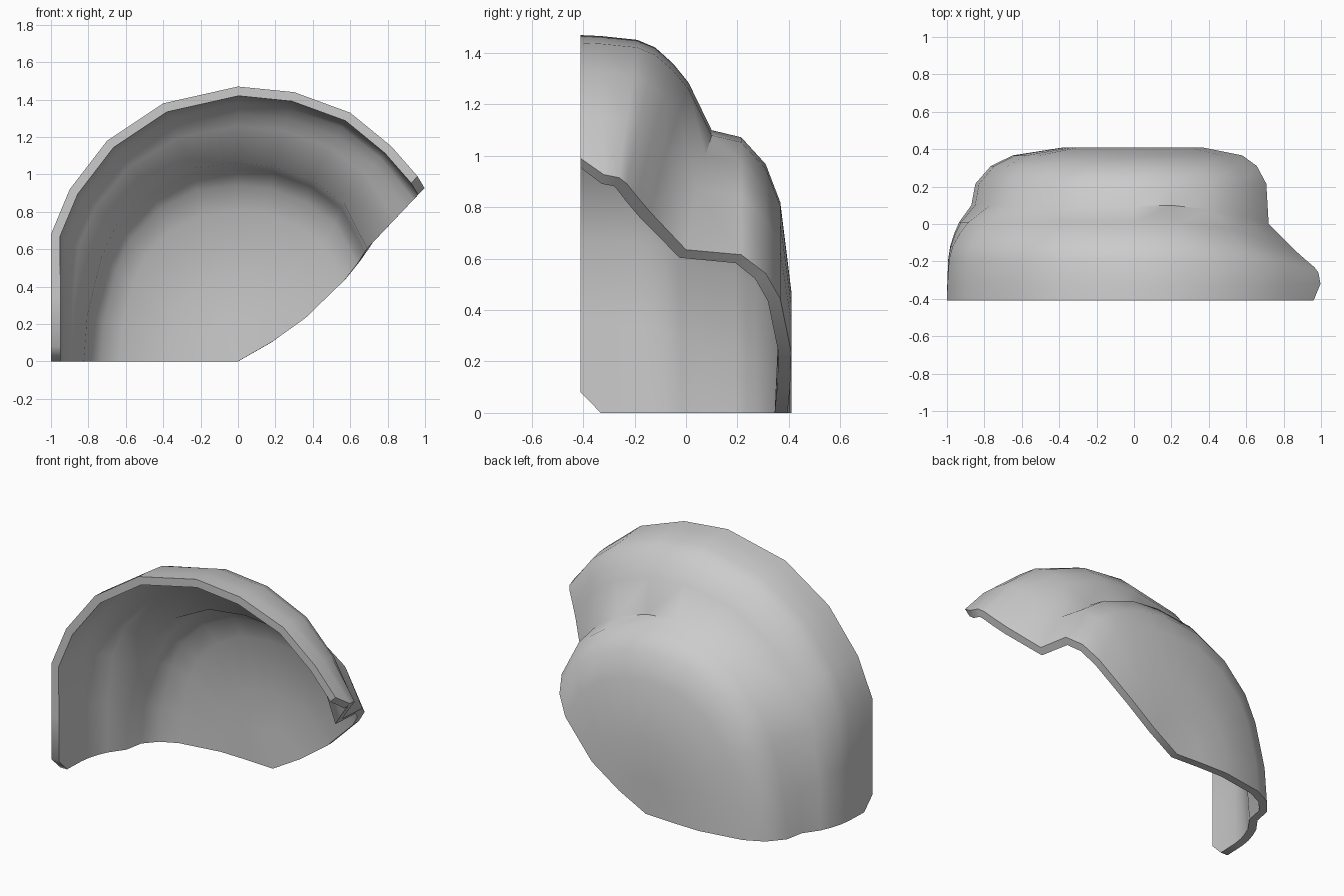
import bpy
import bmesh
import math
from mathutils import Vector

cube = bpy.data.objects.get("Cube")
if cube:
    bpy.data.objects.remove(cube)

THICK = 0.05
FRONT = -0.41

# Matching points (x, z) along the flared front rim and the narrow waist
RIM = [(-1, 0), (-1, .35), (-1, .68), (-.9, .92), (-.7, 1.18), (-.4, 1.38),
       (0, 1.47), (.3, 1.44), (.6, 1.33), (.82, 1.15), (1, .93)]
WAIST = [(-.87, 0), (-.85, .25), (-.77, .57), (-.68, .76), (-.5, .95), (-.26, 1.07),
         (0, 1.1), (.2, 1.08), (.42, 1.0), (.6, .87), (.72, .635)]
# Flare rows: blend towards the rim, depth on the arch, depth at the cut side
FLARE = [(1, FRONT, FRONT), (.99, -.33, -.32), (.95, -.19, -.26), (.87, -.12, -.23),
         (.7, -.05, -.19), (.5, .01, -.14), (0, .1, 0)]
# Back dome rows: scale about the origin and depth
DOME = [(.975, .215), (.88, .31), (.745, .367), (.43, .41), (.2, .405)]
CUT_NORMAL = Vector((.72, 0, -.69))
last = len(RIM) - 1


def side_weight(i):
    """How strongly a column belongs to the diagonally cut side."""
    return max(0, (i - last + 3) / 3) ** 1.3


# Rows of points for the outer skin
rows = []
for t, y_arch, y_cut in FLARE:
    row = []
    for i, (r, w) in enumerate(zip(RIM, WAIST)):
        p = Vector(w).lerp(Vector(r), t)
        k = side_weight(i)
        row.append(Vector((p.x, y_arch * (1 - k) + y_cut * k, p.y)))
    rows.append(row)
for s, y in DOME:
    row = []
    for i, w in enumerate(WAIST):
        bulge = side_weight(i) * s * (1 - s) * .22
        row.append(Vector((w[0] * s + bulge, y, w[1] * s - bulge * .7)))
    rows.append(row)

# Clipped corners at both ends of the rim
rows[0][0].z = .08
rows[0][last] = Vector((.96, FRONT, .99))

bm = bmesh.new()
grid = [[bm.verts.new(p) for p in row] for row in rows]
pole = bm.verts.new((0, .395, 0))
outer_faces = []
for a, b in zip(grid, grid[1:]):
    for i in range(last):
        outer_faces.append(bm.faces.new((a[i], a[i + 1], b[i + 1], b[i])))
for i in range(last):
    outer_faces.append(bm.faces.new((grid[-1][i], grid[-1][i + 1], pole)))
bm.normal_update()
sign = 1 if pole.normal.y > 0 else -1

# Inner skin, kept level with the flat rim, base and diagonal cut
inner = {}
outer_verts = list(bm.verts)
rim = set(grid[0])
base = {row[0] for row in grid}
cut = {row[last] for row in grid}
for v in outer_verts:
    n = v.normal * sign
    if v in rim:
        n.y = 0
    if v in base or v is pole:
        n.z = 0
    if v in cut:
        n -= CUT_NORMAL * n.dot(CUT_NORMAL) / CUT_NORMAL.length_squared
    inner[v] = bm.verts.new(v.co - n.normalized() * THICK)

edges = [e for e in bm.edges if len(e.link_faces) == 1]
for f in outer_faces:
    bm.faces.new([inner[v] for v in reversed(f.verts)])
# Edge band joining both skins
for e in edges:
    a, b = e.verts
    bm.faces.new((a, b, inner[b], inner[a]))
bmesh.ops.recalc_face_normals(bm, faces=bm.faces)

mesh = bpy.data.meshes.new("shell_fragment")
bm.to_mesh(mesh)
bm.free()
shell = bpy.data.objects.new("shell_fragment", mesh)
bpy.context.collection.objects.link(shell)

# Plain grey finish
mat = bpy.data.materials.new("light_grey")
mat.use_nodes = True
grey = (.6, .6, .6, 1)
mat.diffuse_color = grey
mat.node_tree.nodes["Principled BSDF"].inputs["Base Color"].default_value = grey
mesh.materials.append(mat)

bpy.ops.object.select_all(action='DESELECT')
shell.select_set(True)
bpy.context.view_layer.objects.active = shell
bpy.ops.object.shade_smooth_by_angle(angle=math.radians(50))
